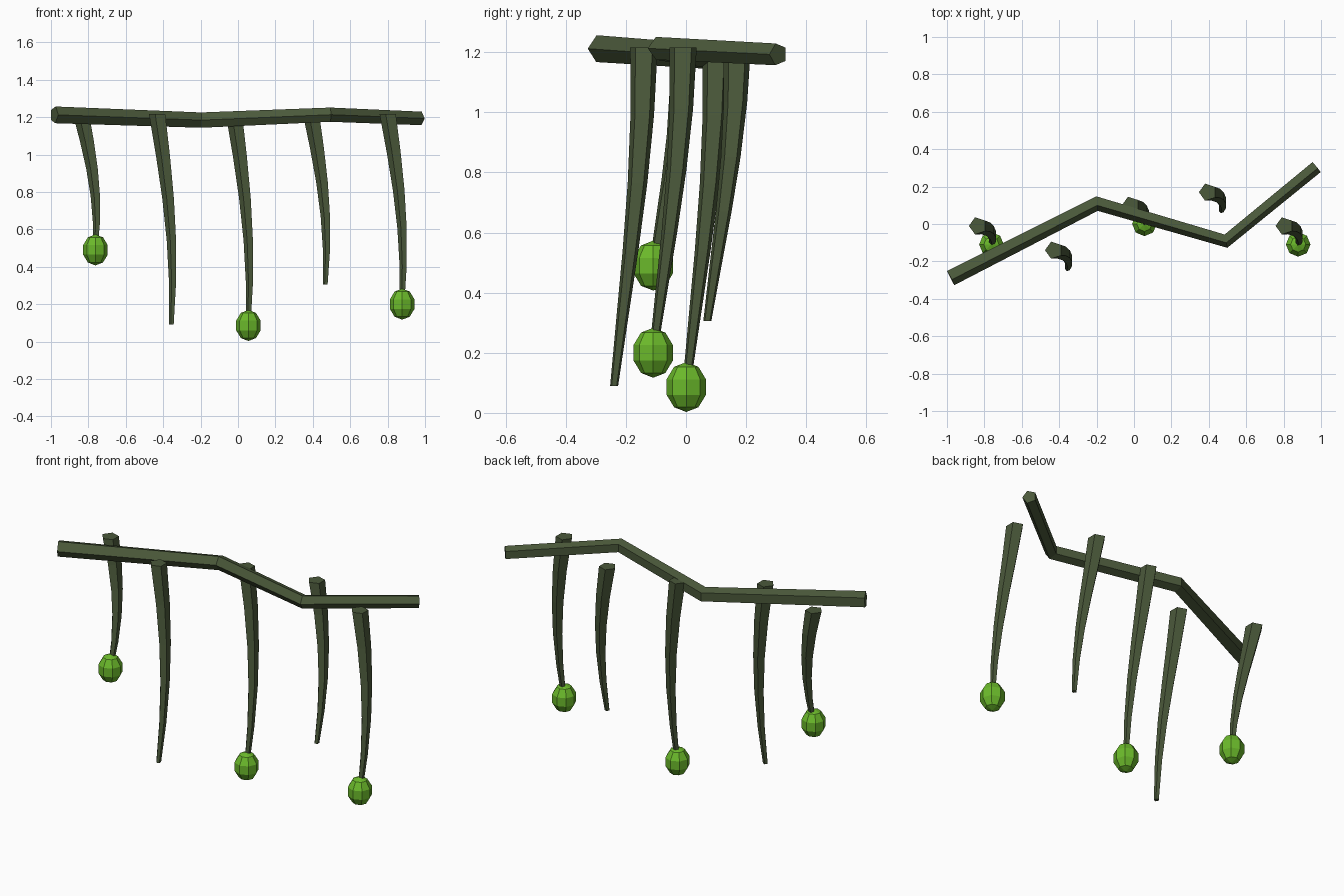
import bpy, bmesh
from math import sin, cos, tau, pi
from mathutils import Vector

if "Cube" in bpy.data.objects:
    bpy.data.objects.remove(bpy.data.objects["Cube"])


def make_material(name, colour):
    mat = bpy.data.materials.new(name)
    mat.use_nodes = True
    mat.diffuse_color = (*colour, 1)
    mat.node_tree.nodes["Principled BSDF"].inputs["Base Color"].default_value = (*colour, 1)
    return mat


bark = make_material("dark olive bark", (0.07, 0.1, 0.043))
fruit_green = make_material("bright green", (0.148, 0.49, 0.024))


def finish(name, bm, mat):
    bmesh.ops.recalc_face_normals(bm, faces=bm.faces)
    mesh = bpy.data.meshes.new(name)
    bm.to_mesh(mesh)
    bm.free()
    mesh.materials.append(mat)
    obj = bpy.data.objects.new(name, mesh)
    bpy.context.collection.objects.link(obj)
    return obj


def tube(name, sections, mat, sides=5):
    """Skin rings given as (centre, radius, first axis, second axis)."""
    bm = bmesh.new()
    rings = []
    for centre, radius, u, v in sections:
        rings.append([bm.verts.new(centre + radius * (u * cos(tau * i / sides) + v * sin(tau * i / sides)))
                      for i in range(sides)])
    for a, b in zip(rings, rings[1:]):
        for i in range(sides):
            j = (i + 1) % sides
            bm.faces.new((a[i], a[j], b[j], b[i]))
    bm.faces.new(rings[0])
    bm.faces.new(rings[-1])
    return finish(name, bm, mat)


# Crooked branch with five sides and a slight taper
path = [Vector(p) for p in ((-0.982, -0.285, 1.212), (-0.198, 0.113, 1.184),
                            (0.491, -0.088, 1.213), (0.974, 0.307, 1.193))]
radii = (0.047, 0.043, 0.04, 0.038)
up = Vector((0, 0, 1))
sections = []
for k, point in enumerate(path):
    tangent = Vector()
    if k > 0:
        tangent += (point - path[k - 1]).normalized()
    if k < len(path) - 1:
        tangent += (path[k + 1] - point).normalized()
    side = tangent.cross(up).normalized()
    sections.append((point, radii[k], side, side.cross(tangent).normalized()))
tube("branch", sections, bark)


# Hanging vines that curl as they drop
def vine(name, x, y, tip, top=1.216, steps=5):
    rings = []
    for s in range(steps + 1):
        t = s / steps
        centre = Vector((x + 0.08 * sin(2 * t), y - 0.07 * (1 - cos(2 * t)), top + (tip - top) * t))
        rings.append((centre, 0.048 - 0.034 * t, Vector((-1, 0, 0)), Vector((0, 1, 0))))
    tube(name, rings, bark)
    return rings[-1][0]


# Faceted fruit pod around a vine tip
def pod(name, centre):
    bm = bmesh.new()
    bmesh.ops.create_uvsphere(bm, u_segments=8, v_segments=5, radius=1)
    bmesh.ops.scale(bm, vec=(0.069, 0.069, 0.083), verts=bm.verts)
    finish(name, bm, fruit_green).location = centre


vines = [(-0.835, -0.01, 0.49, True), (-0.428, -0.14, 0.09, False), (-0.017, 0.1, 0.086, True),
         (0.395, 0.17, 0.305, False), (0.805, -0.01, 0.2, True)]
for n, (x, y, tip, has_pod) in enumerate(vines, 1):
    end = vine(f"vine_{n}", x, y, tip)
    if has_pod:
        pod(f"fruit_pod_{n}", end)
